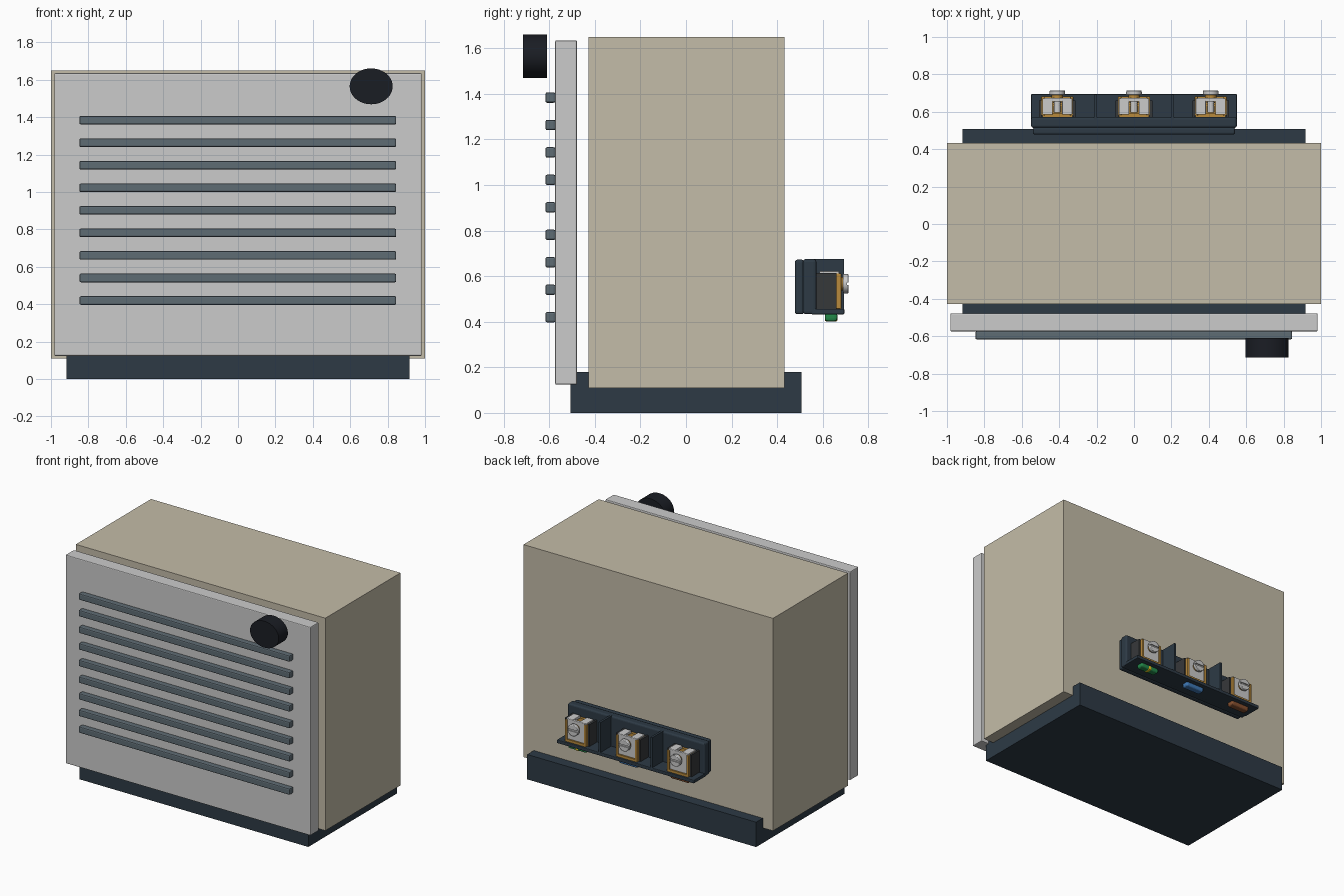
import bpy, bmesh, math
from mathutils import Matrix

if "Cube" in bpy.data.objects:
    bpy.data.objects.remove(bpy.data.objects["Cube"])


def material(name, hexcode):
    m = bpy.data.materials.new(name)
    rgb = [int(hexcode[i:i + 2], 16) / 255 for i in (0, 2, 4)]
    m.diffuse_color = [((c + 0.055) / 1.055) ** 2.4 for c in rgb] + [1]
    m.use_nodes = True
    m.node_tree.nodes["Principled BSDF"].inputs["Base Color"].default_value = m.diffuse_color
    return m


BEIGE = material("beige_paint", "C4BCA8")
PALE = material("pale_grey", "CDCDCB")
SLATE = material("slate_dark", "2D3A45")
STEEL = material("blue_grey", "5F6C74")
BLACK = material("knob_black", "1A1D24")
CORE = material("terminal_core", "36383A")
BRASS = material("brass", "B98A3C")
SILVER = material("silver", "C2C2C0")
GREEN = material("green", "23894A")
YELLOW = material("yellow", "E0C020")
BLUE = material("blue", "3F78B5")
BROWN = material("brown", "86502F")


def finish(name, bm, mat, bevel=0, segments=2):
    me = bpy.data.meshes.new(name)
    bm.to_mesh(me)
    bm.free()
    ob = bpy.data.objects.new(name, me)
    bpy.context.collection.objects.link(ob)
    me.materials.append(mat)
    if bevel:
        mod = ob.modifiers.new("bevel", "BEVEL")
        mod.width, mod.segments = bevel, segments
        mod.limit_method = "ANGLE"
    return ob


def box(name, x, y, z, mat, bevel=0, segments=2):
    """Box from (min, max) ranges on each axis."""
    bm = bmesh.new()
    bmesh.ops.create_cube(bm, size=1)
    for v in bm.verts:
        v.co = [r[0] if c < 0 else r[1] for c, r in zip(v.co, (x, y, z))]
    return finish(name, bm, mat, bevel, segments)


def cylinder_y(name, x, z, y, rx, rz, mat, sides=48, bevel=0):
    """Elliptical cylinder running along y."""
    bm = bmesh.new()
    bmesh.ops.create_cone(bm, cap_ends=True, segments=sides, radius1=1, radius2=1, depth=1)
    bm.transform(Matrix.Translation((x, (y[0] + y[1]) / 2, z))
                 @ Matrix.Diagonal((rx, y[1] - y[0], rz, 1))
                 @ Matrix.Rotation(math.pi / 2, 4, "X"))
    ob = finish(name, bm, mat, bevel)
    bpy.context.view_layer.objects.active = ob
    bpy.ops.object.select_all(action="DESELECT")
    ob.select_set(True)
    bpy.ops.object.shade_smooth_by_angle(angle=math.radians(35))
    return ob


# Main housing, base tray and front panel
box("housing", (-1, 1), (-0.428, 0.432), (0.11, 1.65), BEIGE)
box("base_tray", (-0.918, 0.918), (-0.506, 0.508), (0, 0.18), SLATE)
box("front_panel", (-0.982, 0.982), (-0.574, -0.478), (0.124, 1.635), PALE, 0.006)

# Front grille bars
for i in range(9):
    z = 0.42 + i * 0.1205
    box(f"grille_bar_{i + 1}", (-0.848, 0.846), (-0.617, -0.573),
        (z - 0.023, z + 0.023), STEEL, 0.008)

# Control knob
cylinder_y("control_knob", 0.712, 1.565, (-0.715, -0.61), 0.115, 0.096, BLACK)

# Terminal block: two-layer back plate, floor and dividers
box("terminal_rear_plate", (-0.54, 0.54), (0.478, 0.518), (0.433, 0.673), SLATE, 0.012, 3)
box("terminal_back_plate", (-0.55, 0.55), (0.514, 0.572), (0.433, 0.675), SLATE, 0.012, 3)
box("terminal_floor", (-0.55, 0.55), (0.55, 0.695), (0.432, 0.457), SLATE, 0.005)
for i, x in enumerate((-0.207, 0.207)):
    box(f"terminal_divider_{i + 1}", (x - 0.008, x + 0.008), (0.56, 0.693), (0.45, 0.675), SLATE)

# Three screw terminals with colour tags underneath
for name, cx, tag in (("left", -0.41, BROWN), ("middle", 0, BLUE), ("right", 0.41, GREEN)):
    # dark insulating cheeks and rear wall
    for s in (-1, 1):
        side = "a" if s < 0 else "b"
        xs = sorted((cx + s * 0.084, cx + s * 0.098))
        box(f"{name}_cheek_{side}", xs, (0.57, 0.66), (0.455, 0.615), CORE)
        # brass cage side
        xs = sorted((cx + s * 0.068, cx + s * 0.086))
        box(f"{name}_cage_side_{side}", xs, (0.58, 0.682), (0.457, 0.612), BRASS, 0.004)
        # silver clamp top, split to leave the screw slot open
        xs = sorted((cx + s * 0.026, cx + s * 0.08))
        box(f"{name}_clamp_top_{side}", xs, (0.585, 0.672), (0.602, 0.622), SILVER, 0.003)
    box(f"{name}_cage_back", (cx - 0.08, cx + 0.08), (0.57, 0.592), (0.457, 0.605), BRASS)
    box(f"{name}_cage_bottom", (cx - 0.08, cx + 0.08), (0.58, 0.682), (0.455, 0.475), BRASS)
    box(f"{name}_clamp_plate", (cx - 0.07, cx + 0.07), (0.655, 0.674), (0.475, 0.62), SILVER, 0.003)
    # screw: shank, thread ridges, washer and slotted head
    z = 0.567
    cylinder_y(f"{name}_screw_shank", cx, z, (0.595, 0.69), 0.018, 0.018, SILVER, 20)
    for i in range(5):
        y = 0.602 + i * 0.011
        cylinder_y(f"{name}_screw_thread_{i + 1}", cx, z, (y, y + 0.005), 0.023, 0.023, SILVER, 20)
    cylinder_y(f"{name}_washer", cx, z, (0.674, 0.69), 0.03, 0.03, BRASS, 24)
    head = cylinder_y(f"{name}_screw_head", cx, z, (0.689, 0.714), 0.042, 0.042, SILVER, 32, 0.004)
    slot = box(f"{name}_slot_cutter", (cx - 0.06, cx + 0.06), (0.706, 0.73), (z - 0.006, z + 0.006), CORE)
    slot.hide_render = True
    slot.hide_set(True)
    cut = head.modifiers.new("slot", "BOOLEAN")
    cut.operation, cut.object = "DIFFERENCE", slot
    # colour tag
    box(f"{name}_tag", (cx - 0.075, cx + 0.075), (0.61, 0.664), (0.402, 0.44), tag, 0.012, 3)

# Stripe across the green earth tag
box("earth_tag_stripe", (0.395, 0.425), (0.609, 0.665), (0.401, 0.435), YELLOW, 0.008)
